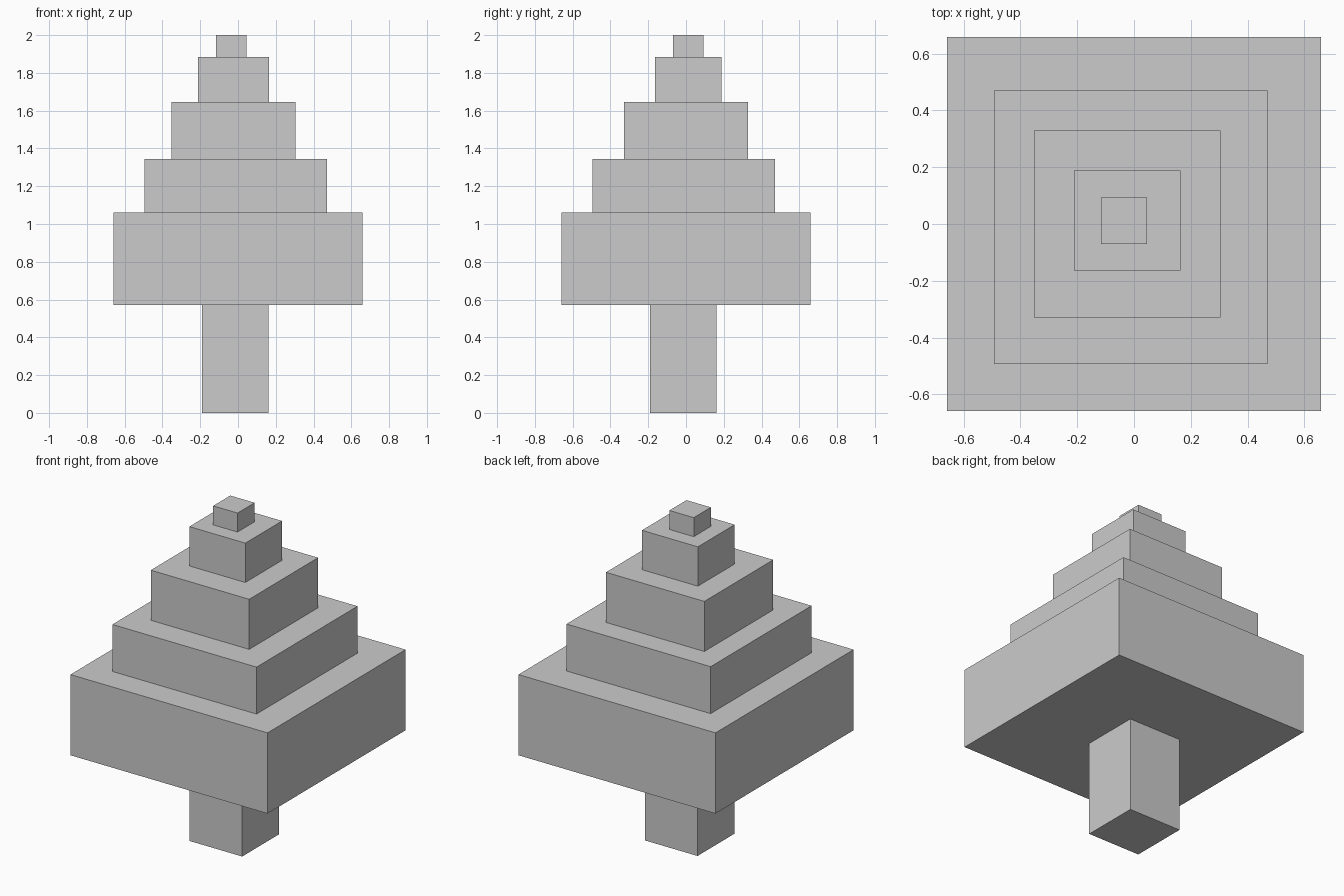
import bpy

if "Cube" in bpy.data.objects:
    bpy.data.objects.remove(bpy.data.objects["Cube"])


def box(name, x, y, z):
    """Axis-aligned box from (min, max) ranges."""
    spans = (x, y, z)
    bpy.ops.mesh.primitive_cube_add(size=1, location=[(a + b) / 2 for a, b in spans])
    obj = bpy.context.object
    obj.name = name
    obj.scale = [b - a for a, b in spans]
    bpy.ops.object.transform_apply(location=False, rotation=False, scale=True)
    return obj


# Trunk, slightly off centre
box("trunk", (-0.19, 0.161), (-0.19, 0.161), (0, 0.572))

# Foliage tiers from bottom to top: x range, y range, top height
tiers = [
    ((-0.659, 0.659), (-0.659, 0.659), 1.06),
    ((-0.494, 0.47), (-0.494, 0.47), 1.344),
    ((-0.353, 0.305), (-0.329, 0.329), 1.647),
    ((-0.211, 0.163), (-0.163, 0.188), 1.885),
    ((-0.117, 0.046), (-0.07, 0.093), 2.0),
]
bottom = 0.572
for i, (x, y, top) in enumerate(tiers, 1):
    box(f"foliage_tier_{i}", x, y, (bottom, top))
    bottom = top
